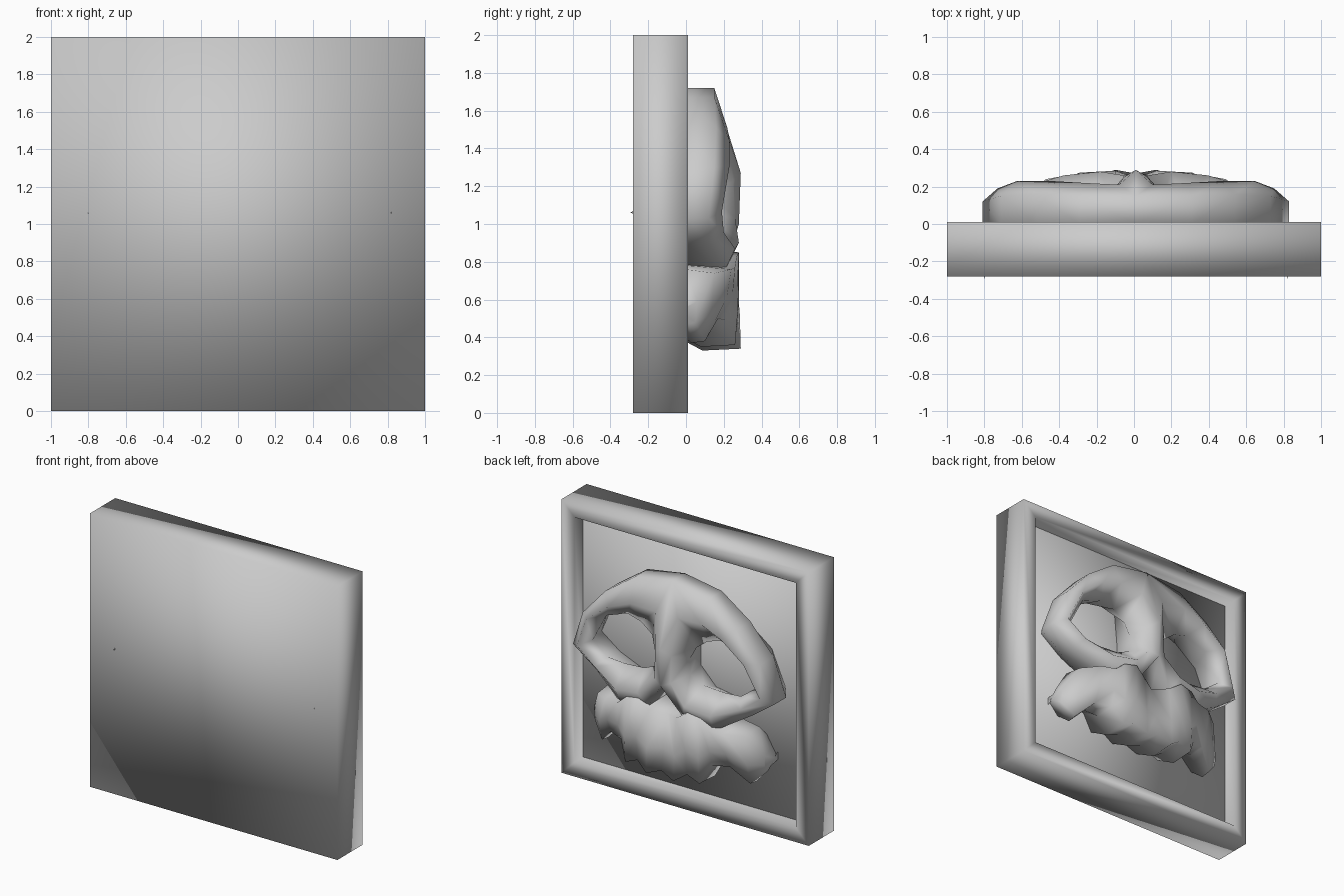
import bpy, bmesh
from mathutils import Matrix, Vector

cube = bpy.data.objects.get("Cube")
if cube:
    bpy.data.objects.remove(cube, do_unlink=True)

# Single grey material
grey = bpy.data.materials.new("plain_grey")
grey.use_nodes = True
tone = (0.6, 0.6, 0.6, 1)
grey.diffuse_color = tone
grey.node_tree.nodes["Principled BSDF"].inputs["Base Color"].default_value = tone


def finish(name, bm):
    """Turn a bmesh into a smooth-shaded grey object."""
    for f in bm.faces:
        f.smooth = True
    mesh = bpy.data.meshes.new(name)
    bm.to_mesh(mesh)
    bm.free()
    mesh.materials.append(grey)
    obj = bpy.data.objects.new(name, mesh)
    bpy.context.collection.objects.link(obj)
    return obj


def slab(half, front, back):
    """Upright square slab centred on z = 1."""
    bm = bmesh.new()
    bmesh.ops.create_cube(bm, size=2)
    for v in bm.verts:
        v.co = Vector((v.co.x * half, back if v.co.y > 0 else front, v.co.z * half + 1))
    return bm


def half_loft(name, rows, closed=False, cap_end=False):
    """Skin a row of cross-sections and mirror it across the centre line."""
    bm = bmesh.new()
    grid = [[bm.verts.new(p) for p in row] for row in rows]
    count = len(grid)
    for i in range(count if closed else count - 1):
        a, b = grid[i], grid[(i + 1) % count]
        for k in range(len(a) - 1):
            quad = (a[k], b[k], b[k + 1], a[k + 1])
            # Walls lying on the mirror plane stay open so the halves join
            if max(abs(v.co.x) for v in quad) > 0.001:
                bm.faces.new(quad)
    if cap_end:
        bm.faces.new(grid[-1])
    bmesh.ops.recalc_face_normals(bm, faces=bm.faces)
    if sum(f.normal.y * f.calc_area() for f in bm.faces) < 0:
        bmesh.ops.reverse_faces(bm, faces=bm.faces)
    obj = finish(name, bm)
    obj.location.x = 0.01
    mirror = obj.modifiers.new("mirror", 'MIRROR')
    mirror.use_clip = True


# Frame: a slab whose back face is inset and sunk
FRAME, SUNK = 0.105, 0.13
bm = slab(1, -0.28, 0.01)
back = max(bm.faces, key=lambda f: f.calc_center_median().y)
bmesh.ops.inset_region(bm, faces=[back], thickness=FRAME, use_even_offset=True)
floor = bmesh.ops.extrude_face_region(bm, geom=[back])
bmesh.ops.translate(bm, vec=(0, -SUNK, 0),
                    verts=[g for g in floor["geom"] if isinstance(g, bmesh.types.BMVert)])
bmesh.ops.delete(bm, geom=[back], context='FACES_ONLY')
finish("frame", bm)

# Panel lying in the frame
finish("inner_panel", slab(1 - FRAME, -0.2, -0.09))

# Skull: tube around the eye socket
# outer x, outer z, shoulder y, crest y, inner x, inner z
eye_ring = [
    (0.00, 1.72, .15, .21, .18, 1.27),
    (0.30, 1.67, .15, .22, .27, 1.34),
    (0.53, 1.51, .16, .23, .38, 1.37),
    (0.72, 1.30, .15, .23, .55, 1.31),
    (0.82, 1.03, .12, .19, .66, 1.10),
    (0.64, 0.90, .12, .20, .54, 1.01),
    (0.37, 0.74, .20, .26, .40, 1.00),
    (0.14, 0.79, .22, .28, .24, 1.01),
    (0.00, 1.00, .28, .26, .13, 1.06),
    (0.00, 1.27, .29, .25, .13, 1.18),
]
rows = []
for ox, oz, shoulder, crest, ix, iz in eye_ring:
    mx, mz = ox + (ix - ox) * 0.5, oz + (iz - oz) * 0.5
    rows.append([(mx, -0.1, mz), (ox, 0, oz), (ox, shoulder, oz), (mx, crest, mz),
                 (ix, 0.12, iz), (mx, -0.1, mz)])
half_loft("skull_cranium", rows, closed=True)

# Upper jaw with scalloped teeth and outer fangs
# x, top z, top y, bottom z, bottom y
teeth = [
    (0.00, .79, .20, .37, .27),
    (0.11, .81, .26, .33, .29),
    (0.20, .87, .28, .39, .26),
    (0.30, .85, .27, .35, .26),
    (0.37, .79, .26, .48, .21),
    (0.48, .78, .24, .49, .17),
    (0.60, .76, .15, .37, .10),
    (0.69, .61, .06, .47, .05),
]
rows = []
for x, tz, ty, bz, by in teeth:
    mid_z, mid_y = tz * 0.4 + bz * 0.6, (ty + by) / 2 + 0.01
    rows.append([(x, -0.1, tz - 0.1), (x, 0, tz), (x, ty, tz - 0.02), (x, mid_y, mid_z),
                 (x, by, bz + 0.01), (x, by * 0.3, bz), (x, -0.1, bz + 0.1)])
half_loft("skull_jaw_teeth", rows, cap_end=True)

# Slivers of the skull rim that break through the front
for side, x in (("right", -0.8), ("left", 0.82)):
    bm = bmesh.new()
    bmesh.ops.create_cone(bm, segments=3, radius1=0.03, radius2=0, depth=0.05, cap_ends=True)
    bmesh.ops.transform(bm, verts=bm.verts, matrix=Matrix.Translation((x, -0.27, 1.06))
                        @ Matrix.Diagonal((0.3, 1, 1, 1)) @ Matrix.Rotation(1.5708, 4, 'X'))
    finish("rim_sliver_" + side, bm)
